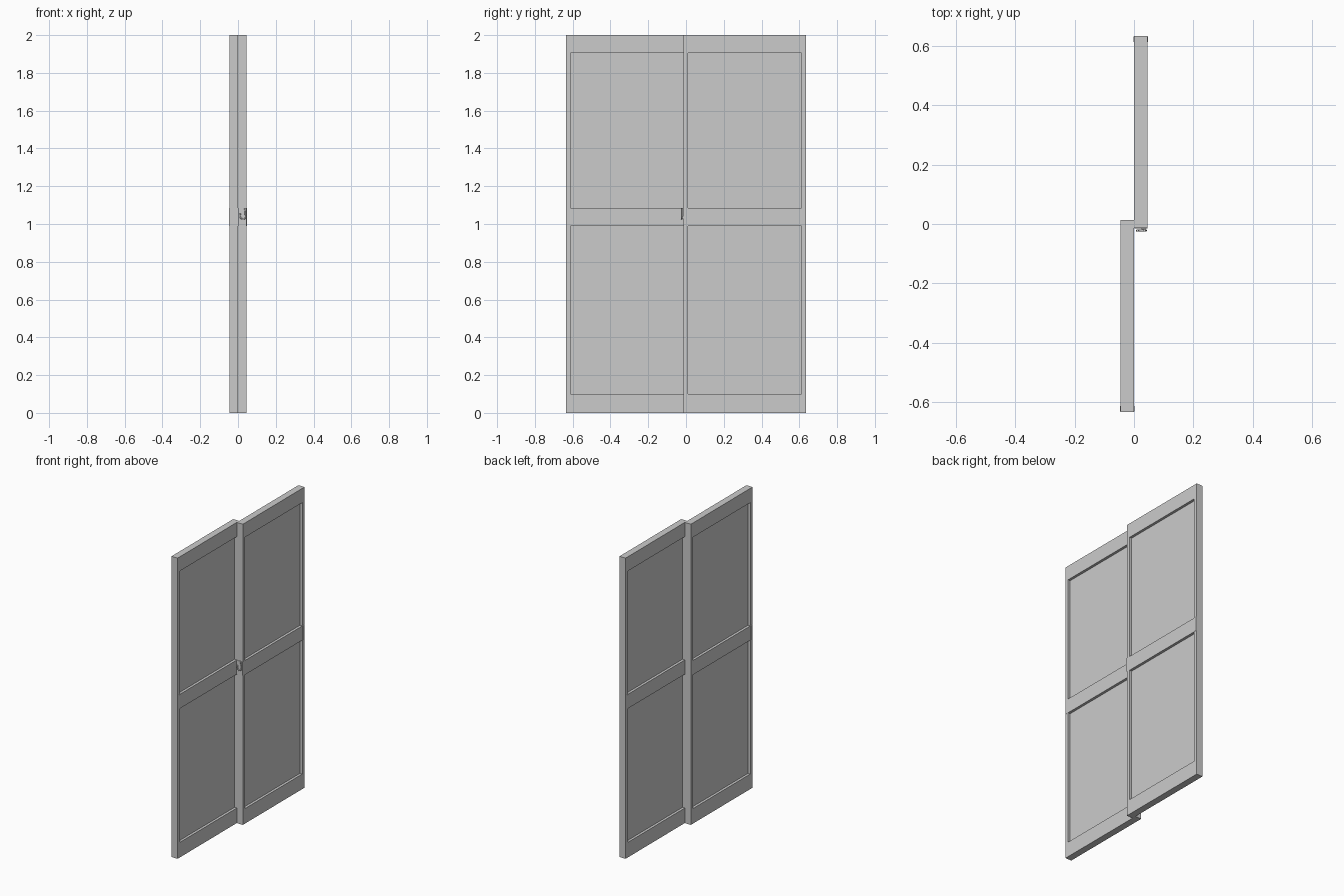
import bpy
from mathutils import Vector

cube = bpy.data.objects.get("Cube")
if cube:
    bpy.data.objects.remove(cube, do_unlink=True)

grey = bpy.data.materials.new("light grey")
grey.use_nodes = True
grey.diffuse_color = (0.6, 0.6, 0.6, 1)
grey.node_tree.nodes["Principled BSDF"].inputs["Base Color"].default_value = (0.6, 0.6, 0.6, 1)

HEIGHT = 2.0
THICK = 0.045
INNER, OUTER = -0.013, 0.635    # leaf extent along y
PANEL_IN, PANEL_OUT = 0.011, 0.612
RAILS = {"bottom_rail": (0, 0.1), "middle_rail": (0.99, 1.085), "top_rail": (1.905, HEIGHT)}


def box(name, x, y, z):
    """Box between three (low, high) ranges."""
    x, y, z = sorted(x), sorted(y), sorted(z)
    verts = [(a, b, c) for a in x for b in y for c in z]
    faces = [(0, 1, 3, 2), (4, 6, 7, 5), (0, 4, 5, 1), (2, 3, 7, 6), (0, 2, 6, 4), (1, 5, 7, 3)]
    mesh = bpy.data.meshes.new(name)
    mesh.from_pydata(verts, [], faces)
    mesh.materials.append(grey)
    obj = bpy.data.objects.new(name, mesh)
    bpy.context.collection.objects.link(obj)
    return obj


def rod(name, points, radius):
    """Thin round bar along a smooth path."""
    curve = bpy.data.curves.new(name, "CURVE")
    curve.dimensions = "3D"
    curve.bevel_depth = radius
    curve.bevel_resolution = 1
    curve.resolution_u = 4
    curve.use_fill_caps = True
    spline = curve.splines.new("BEZIER")
    spline.bezier_points.add(len(points) - 1)
    for bp, p in zip(spline.bezier_points, points):
        bp.co = Vector(p)
        bp.handle_left_type = bp.handle_right_type = "AUTO"
    curve.materials.append(grey)
    obj = bpy.data.objects.new(name, curve)
    bpy.context.collection.objects.link(obj)


# Two overlapping sliding leaves, each the other turned half way round
for side, s in (("back", 1), ("front", -1)):
    full = (0, s * THICK)
    inner_stile = (s * INNER, s * PANEL_IN)
    outer_stile = (s * PANEL_OUT, s * OUTER)
    opening = (s * PANEL_IN, s * PANEL_OUT)
    box(side + "_inner_stile", full, inner_stile, (0, HEIGHT))
    box(side + "_outer_stile", full, outer_stile, (0, HEIGHT))
    for rail, z in RAILS.items():
        box(side + "_" + rail, full, opening, z)
    # Recessed infill panels
    core = (s * 0.017, s * 0.028)
    box(side + "_lower_panel", core, opening, (0.1, 0.99))
    box(side + "_upper_panel", core, opening, (1.085, 1.905))
    # Slim finger pulls on both faces of the outer stile
    for face, x in (("outside", (s * THICK, s * (THICK + 0.0015))), ("inside", (0, -s * 0.0015))):
        box(side + "_" + face + "_pull", x, (s * 0.615, s * 0.632), (0.99, 1.085))

# Hook latch on the leading edge of the back leaf
box("latch_plate", (0.002, THICK), (INNER, INNER - 0.003), (0.995, 1.085))
box("latch_pivot", (0.026, 0.038), (INNER - 0.003, -0.018), (1.028, 1.04))
hook = [(0.012, 1.055), (0.011, 1.038), (0.022, 1.027), (0.037, 1.03), (0.039, 1.05), (0.036, 1.082)]
rod("latch_hook", [(x, -0.022, z) for x, z in hook], 0.004)
